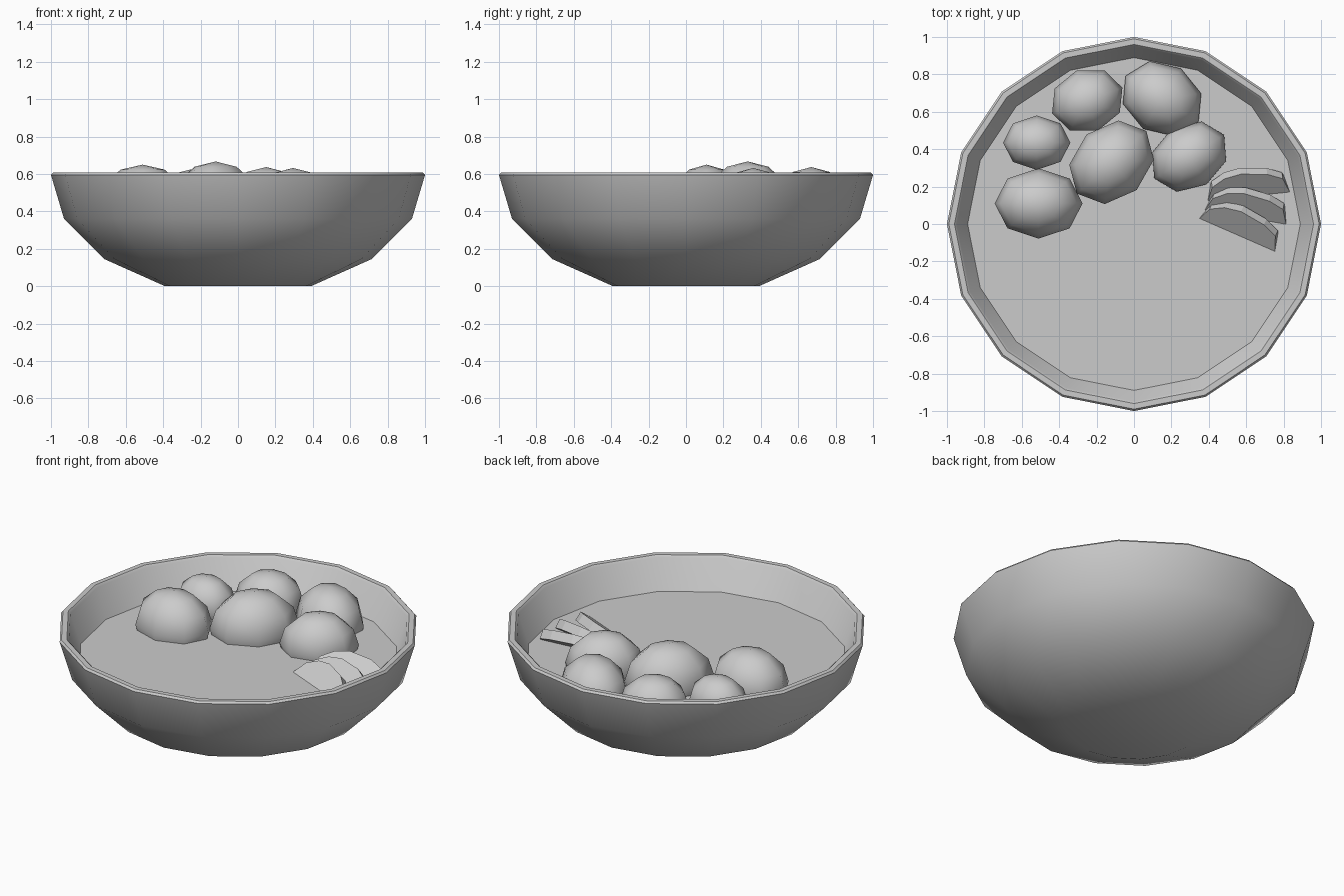
import bpy, bmesh, math
from mathutils import Vector, Matrix

if "Cube" in bpy.data.objects:
    bpy.data.objects.remove(bpy.data.objects["Cube"])

SOUP_Z = 0.415


def add_object(name, bm, smooth=None):
    bmesh.ops.recalc_face_normals(bm, faces=bm.faces)
    mesh = bpy.data.meshes.new(name)
    bm.to_mesh(mesh)
    bm.free()
    obj = bpy.data.objects.new(name, mesh)
    bpy.context.collection.objects.link(obj)
    if smooth:
        bpy.ops.object.select_all(action='DESELECT')
        obj.select_set(True)
        bpy.context.view_layer.objects.active = obj
        bpy.ops.object.shade_smooth_by_angle(angle=math.radians(smooth))
    return obj


def lathe(name, profile, sides=16, smooth=None):
    """Turn a (radius, height) profile around z and cap both ends."""
    bm = bmesh.new()
    rings = []
    for r, z in profile:
        rings.append([bm.verts.new((r * math.cos(2 * math.pi * i / sides),
                                    r * math.sin(2 * math.pi * i / sides), z))
                      for i in range(sides)])
    for a, b in zip(rings, rings[1:]):
        for i in range(sides):
            j = (i + 1) % sides
            bm.faces.new((a[i], a[j], b[j], b[i]))
    bm.faces.new(rings[0])
    if len(rings) > 1:
        bm.faces.new(rings[-1])
    return add_object(name, bm, smooth)


# Bowl: faceted outer shell, narrow rounded lip, inner wall
lathe("bowl", [(0.39, 0), (0.715, 0.145), (0.93, 0.36), (1.0, 0.595),
               (0.99, 0.607), (0.96, 0.607), (0.948, 0.595),
               (0.875, 0.37), (0.68, 0.18), (0.37, 0.05)], smooth=40)

# Soup surface
lathe("soup", [(0.89, SOUP_Z)])

# Dumplings: x, y, long radius, short radius, turn in degrees, top height
dumplings = [
    (-0.25, 0.66, 0.20, 0.17, 20, 0.625),
    (0.15, 0.67, 0.23, 0.19, -32, 0.637),
    (-0.52, 0.435, 0.18, 0.145, 0, 0.612),
    (-0.12, 0.33, 0.25, 0.20, 42, 0.667),
    (0.295, 0.36, 0.22, 0.175, 32, 0.632),
    (-0.51, 0.11, 0.235, 0.188, 0, 0.65),
]
for n, (x, y, rx, ry, turn, top) in enumerate(dumplings, 1):
    rz = 0.5 * (rx + ry) * 0.95
    bm = bmesh.new()
    bmesh.ops.create_uvsphere(bm, u_segments=8, v_segments=6, radius=1)
    bm.transform(Matrix.Translation((x, y, top - rz))
                 @ Matrix.Rotation(math.radians(turn), 4, 'Z')
                 @ Matrix.Diagonal((rx, ry, rz, 1)))
    add_object(f"dumpling_{n}", bm, smooth=60)

# Leaning slices, fanned: arched outline (along, up the lean) with thickness
arch = [(-0.01, -0.06), (0, 0), (0.03, 0.085), (0.10, 0.135), (0.19, 0.155),
        (0.33, 0.135), (0.41, 0.095), (0.44, 0), (0.44, -0.06)]
LEAN = math.radians(38)
for n, (x, y, turn) in enumerate([(0.35, 0.03, -23.6), (0.38, 0.075, -10),
                                  (0.395, 0.125, 6)], 1):
    bm = bmesh.new()
    front = bm.faces.new([bm.verts.new((a, u, 0)) for a, u in arch])
    ext = bmesh.ops.extrude_face_region(bm, geom=[front], use_keep_orig=True)
    verts = [v for v in ext["geom"] if isinstance(v, bmesh.types.BMVert)]
    bmesh.ops.translate(bm, verts=verts, vec=Vector((0, 0, -0.055)))
    bm.transform(Matrix.Translation((x, y, SOUP_Z))
                 @ Matrix.Rotation(math.radians(turn), 4, 'Z')
                 @ Matrix.Rotation(LEAN, 4, 'X'))
    add_object(f"slice_{n}", bm)
